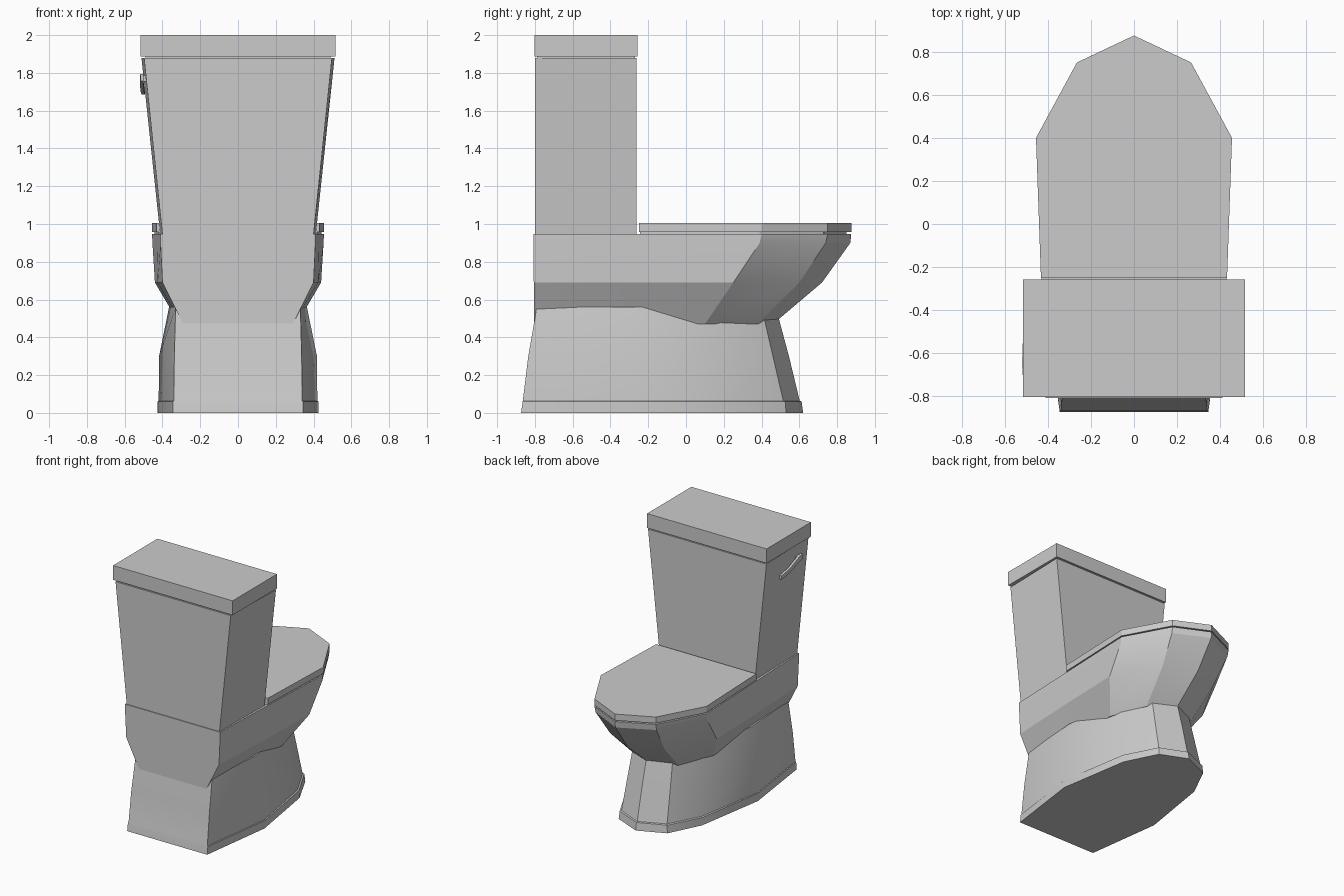
import bpy, bmesh, math
from mathutils import Vector

if "Cube" in bpy.data.objects:
    bpy.data.objects.remove(bpy.data.objects["Cube"])


def loft(name, rings, smooth=None):
    """Skin closed rings of equal point count and cap both ends."""
    bm = bmesh.new()
    loops = [[bm.verts.new(p) for p in ring] for ring in rings]
    n = len(loops[0])
    for a, b in zip(loops, loops[1:]):
        for i in range(n):
            j = (i + 1) % n
            bm.faces.new((a[i], a[j], b[j], b[i]))
    bm.faces.new(loops[0][::-1])
    bm.faces.new(loops[-1])
    bmesh.ops.recalc_face_normals(bm, faces=bm.faces)
    me = bpy.data.meshes.new(name)
    bm.to_mesh(me)
    bm.free()
    ob = bpy.data.objects.new(name, me)
    bpy.context.collection.objects.link(ob)
    if smooth:
        bpy.ops.object.select_all(action='DESELECT')
        bpy.context.view_layer.objects.active = ob
        ob.select_set(True)
        bpy.ops.object.shade_smooth_by_angle(angle=math.radians(smooth))
    return ob


def mirrored(half, z):
    """Mirror a right-hand half outline across x = 0 at height z."""
    left = [(-x, y) for x, y in reversed(half) if x > 0]
    return [(x, y, z) for x, y in half + left]


def block(name, z0, z1, half0, half1):
    return loft(name, [mirrored(half0, z0), mirrored(half1, z1)])


# Pedestal with a small foot lip
foot = [(.345, -.873), (.425, -.28), (.335, .28), (.21, .53), (0, .62)]
lip = [(.345, -.865), (.425, -.28), (.335, .275), (.205, .525), (0, .612)]
ankle = [(.34, -.864), (.42, -.28), (.325, .27), (.197, .515), (0, .602)]
shin = [(.337, -.835), (.418, -.285), (.305, .225), (.185, .46), (0, .545)]
neck = [(.33, -.79), (.365, -.29), (.27, .165), (.17, .4), (0, .475)]
loft("pedestal", [mirrored(h, z) for h, z in
     ((foot, 0), (lip, .06), (ankle, .064), (shin, .3), (neck, .56))], 20)

# Bowl, flaring out and forward to the rim
under = [(.29, -.805), (.30, -.28), (.31, .10), (.2, .38), (0, .46)]
belly = [(.40, -.806), (.425, -.26), (.44, .25), (.235, .60), (0, .72)]
brow = [(.41, -.807), (.43, -.25), (.453, .39), (.263, .74), (0, .87)]
rim = [(.41, -.807), (.43, -.25), (.455, .40), (.265, .75), (0, .875)]
loft("bowl", [mirrored(h, z) for h, z in
     ((under, .47), (belly, .69), (brow, .9), (rim, .948))], 20)

# Closed seat cover over a thin recessed spacer
seat = [(.432, -.25)] + rim[2:]
inner = [(x * .97, y * .97) for x, y in seat]
block("seat_spacer", .94, .96, inner, inner)
block("seat_cover", .957, 1.006, seat, seat)

# Tapered water tank, recessed seam and lid
block("tank", .945, 1.878, [(.40, -.80), (.412, -.262)], [(.497, -.80), (.511, -.262)])
seam = [(.49, -.79), (.49, -.27)]
block("lid_seam", 1.87, 1.895, seam, seam)
lid = [(.516, -.803), (.516, -.257)]
block("tank_lid", 1.888, 2.0, lid, lid)

# Flush lever on the left side of the tank
rings = []
for y, z, x, h in ((-.70, 1.775, -.508, .018), (-.65, 1.765, -.511, .02),
                   (-.54, 1.72, -.507, .016), (-.45, 1.70, -.502, .015)):
    rings.append([(x + dx, y, z + dz) for dx, dz in
                  ((-.009, -h), (.009, -h), (.009, h), (-.009, h))])
loft("flush_lever", rings)
loft("lever_stem", [[(x, -.67 + dy, 1.77 + dz) for dy, dz in
     ((-.018, -.015), (.018, -.015), (.018, .015), (-.018, .015))]
     for x in (-.517, -.47)])
